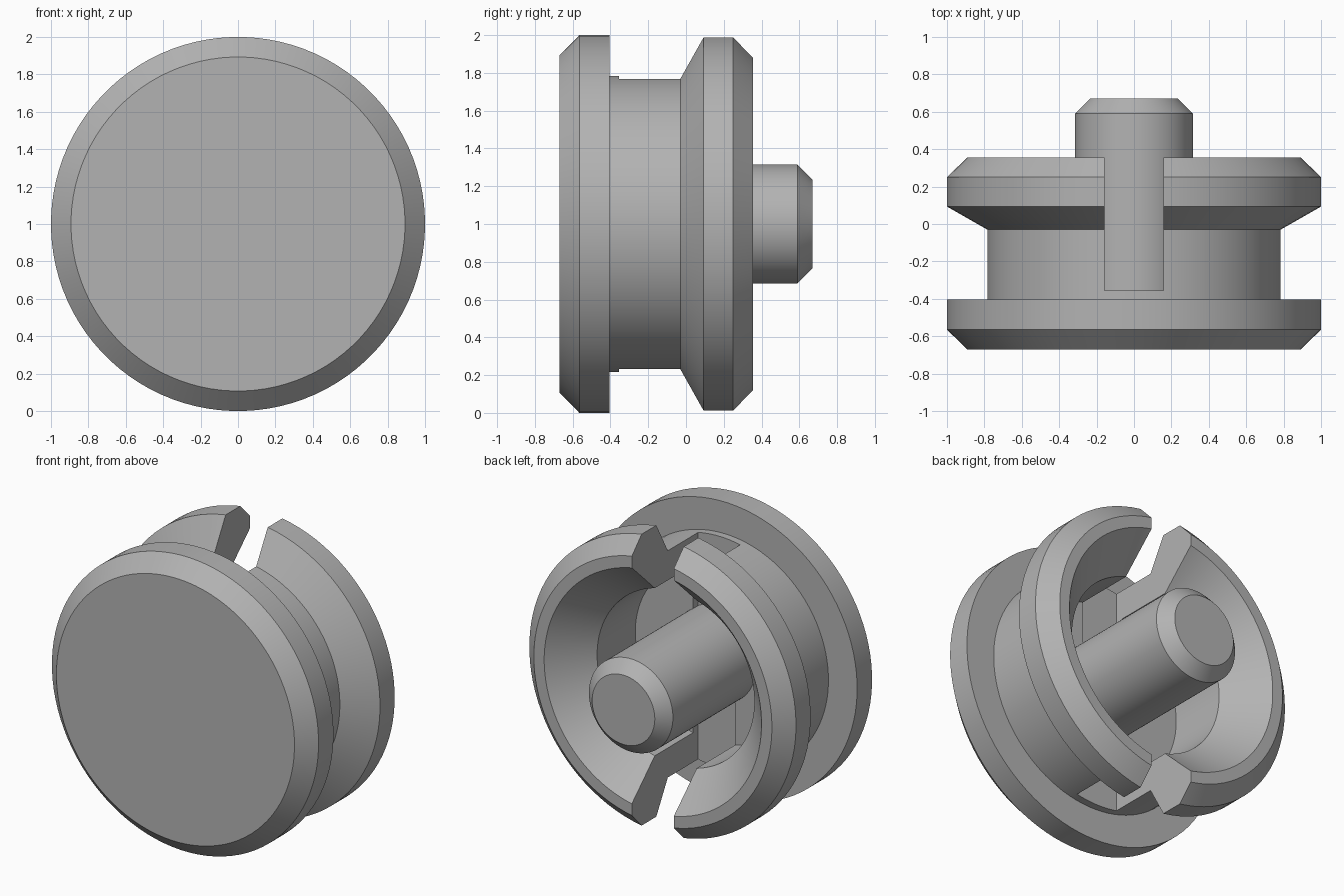
import bpy
import bmesh
from math import sin, cos, tau, radians

SIDES = 96

default = bpy.data.objects.get("Cube")
if default:
    bpy.data.objects.remove(default, do_unlink=True)

grey = bpy.data.materials.new("light_grey")
grey.use_nodes = True
grey.diffuse_color = (0.45, 0.45, 0.45, 1)
grey.node_tree.nodes["Principled BSDF"].inputs["Base Color"].default_value = grey.diffuse_color


def make_object(name, bm):
    bmesh.ops.recalc_face_normals(bm, faces=bm.faces)
    mesh = bpy.data.meshes.new(name)
    bm.to_mesh(mesh)
    bm.free()
    mesh.materials.append(grey)
    obj = bpy.data.objects.new(name, mesh)
    bpy.context.collection.objects.link(obj)
    return obj


def lathe(name, profile):
    """Revolve (y, radius) points about the level axis at z = 1, capping both ends."""
    bm = bmesh.new()
    angles = [tau * (i + 0.5) / SIDES for i in range(SIDES)]
    rings = [[bm.verts.new((r * sin(a), y, 1 + r * cos(a))) for a in angles]
             for y, r in profile]
    for low, high in zip(rings, rings[1:]):
        for i in range(SIDES):
            j = (i + 1) % SIDES
            bm.faces.new((low[i], low[j], high[j], high[i]))
    bm.faces.new(rings[0])
    bm.faces.new(rings[-1])
    return make_object(name, bm)


def activate(obj):
    bpy.ops.object.select_all(action='DESELECT')
    obj.select_set(True)
    bpy.context.view_layer.objects.active = obj


# Grooved hub: front flange, neck, rear flange, then the hollow back
hub = lathe("grooved_hub", [
    (-0.67, 0.893), (-0.565, 1.0), (-0.405, 1.0), (-0.405, 0.785),
    (-0.03, 0.785), (0.093, 1.0), (0.25, 1.0), (0.355, 0.893),
    (0.355, 0.815), (0.11, 0.59), (-0.30, 0.59),
])

# Vertical slot through the neck and rear flange
slot_front, slot_back, slot_width = -0.355, 0.5, 0.315
bm = bmesh.new()
bmesh.ops.create_cube(bm, size=1)
for v in bm.verts:
    v.co = (v.co.x * slot_width,
            slot_front if v.co.y < 0 else slot_back,
            1 + v.co.z * 3)
cutter = make_object("slot_cutter", bm)
cutter.hide_render = True

cut = hub.modifiers.new("slot", 'BOOLEAN')
cut.operation = 'DIFFERENCE'
cut.solver = 'EXACT'
cut.object = cutter
activate(hub)
bpy.ops.object.modifier_apply(modifier=cut.name)
bpy.data.objects.remove(cutter, do_unlink=True)

# Central pin with a chamfered end
pin = lathe("centre_pin", [(-0.38, 0.315), (0.59, 0.315), (0.67, 0.235)])

for part in (hub, pin):
    activate(part)
    bpy.ops.object.shade_smooth_by_angle(angle=radians(25))
